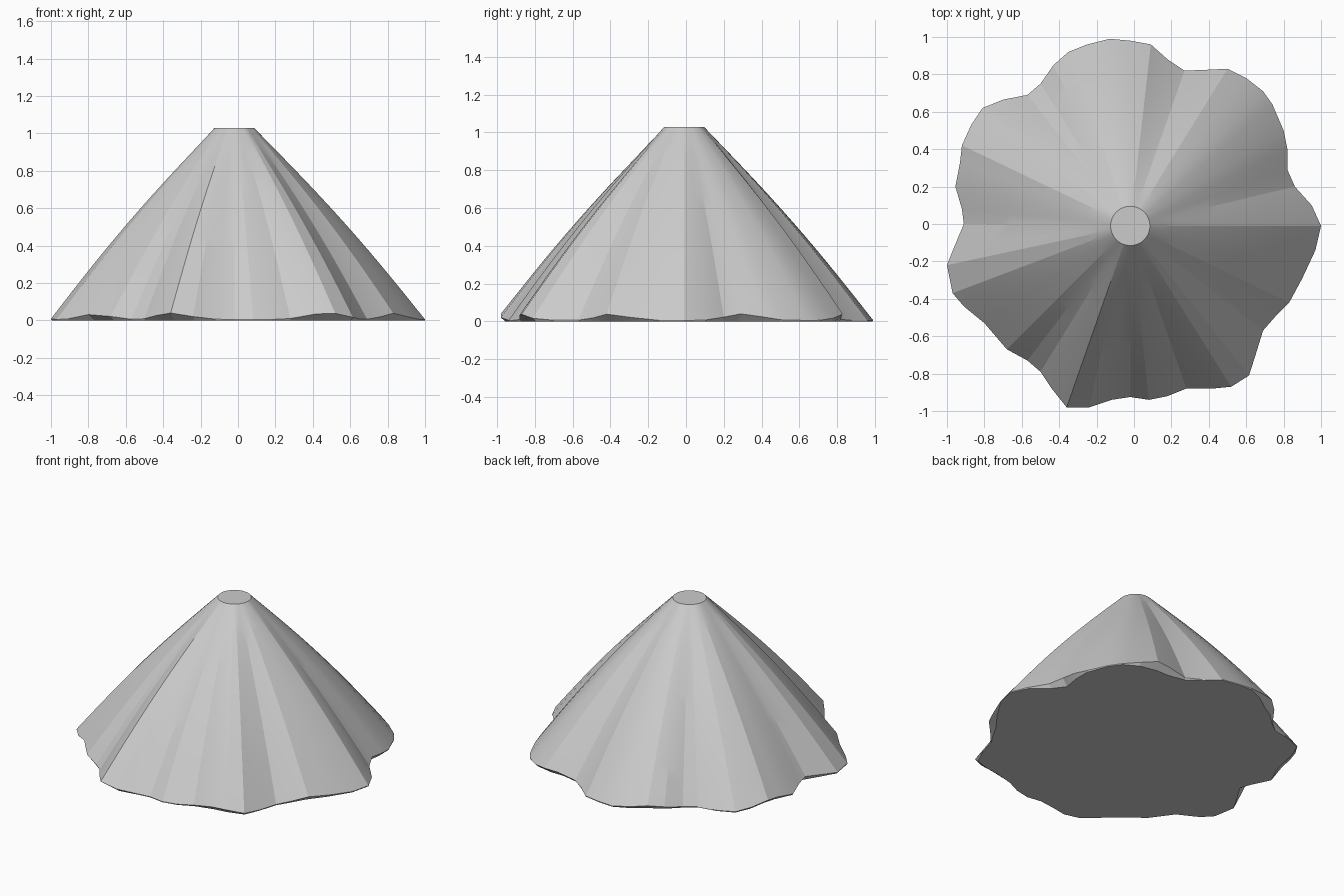
import bpy, bmesh, math

if "Cube" in bpy.data.objects:
    bpy.data.objects.remove(bpy.data.objects["Cube"])

# Wavy hem outline seen from above, counter-clockwise from +x
HEM = [(1, -.01), (.95, .1), (.86, .2), (.82, .29), (.82, .4), (.80, .5), (.74, .64),
       (.69, .71), (.6, .78), (.5, .83), (.4, .825), (.27, .82), (.18, .88), (.09, .96),
       (-.02, .98), (-.13, .99), (-.25, .96), (-.35, .92), (-.43, .85), (-.5, .75),
       (-.57, .69), (-.7, .665), (-.81, .62), (-.87, .53), (-.92, .42), (-.93, .33),
       (-.955, .2), (-.92, .08), (-.91, 0), (-.96, -.12), (-1, -.22), (-.97, -.37),
       (-.91, -.44), (-.8, -.53), (-.68, -.67), (-.57, -.73), (-.5, -.79), (-.44, -.88),
       (-.36, -.98), (-.24, -.98), (-.12, -.94), (-.02, -.925), (.08, -.94), (.18, -.92),
       (.28, -.88), (.42, -.88), (.52, -.87), (.615, -.81), (.65, -.7), (.69, -.57),
       (.76, -.49), (.83, -.42), (.9, -.29), (.97, -.14)]
CX, CY, R_TOP, TOP = -.02, -.01, .105, 1.03
# Directions (degrees) where the hem curls up off the ground
LIFTS = [-24, 20, 60, 110, 155, 180, 218, 250, 300]
RINGS = 14


def lift(a):
    best = 0
    for d in LIFTS:
        diff = (math.degrees(a) - d + 180) % 360 - 180
        best = max(best, math.exp(-(diff / 8) ** 2))
    return .005 + .035 * best


bm = bmesh.new()
rings = []
for k in range(RINGS + 1):
    t = k / RINGS
    ring = []
    for x, y in HEM:
        a = math.atan2(y - CY, x - CX)
        r = math.hypot(x - CX, y - CY)
        # slightly bulged slope, folds fading toward the top
        rad = R_TOP + (r - R_TOP) * t + .03 * math.sin(math.pi * t)
        z = TOP + (lift(a) - TOP) * t
        ring.append(bm.verts.new((CX + rad * math.cos(a), CY + rad * math.sin(a), z)))
    rings.append(ring)

# Tucked-under edge on the ground
under = []
for x, y in HEM:
    s = 1 - 1.5 * (lift(math.atan2(y - CY, x - CX)) - .005)
    under.append(bm.verts.new((x * s, y * s, 0)))
rings.append(under)

n = len(HEM)
for a, b in zip(rings, rings[1:]):
    for i in range(n):
        j = (i + 1) % n
        bm.faces.new((a[i], b[i], b[j], a[j]))

# Flat top disc and closed base
bm.faces.new(rings[0])
bm.faces.new(under[::-1])
bmesh.ops.recalc_face_normals(bm, faces=bm.faces)

mesh = bpy.data.meshes.new("draped_cone")
bm.to_mesh(mesh)
bm.free()
obj = bpy.data.objects.new("draped_cone", mesh)
bpy.context.collection.objects.link(obj)
bpy.context.view_layer.objects.active = obj
obj.select_set(True)
bpy.ops.object.shade_smooth_by_angle(angle=math.radians(12))
